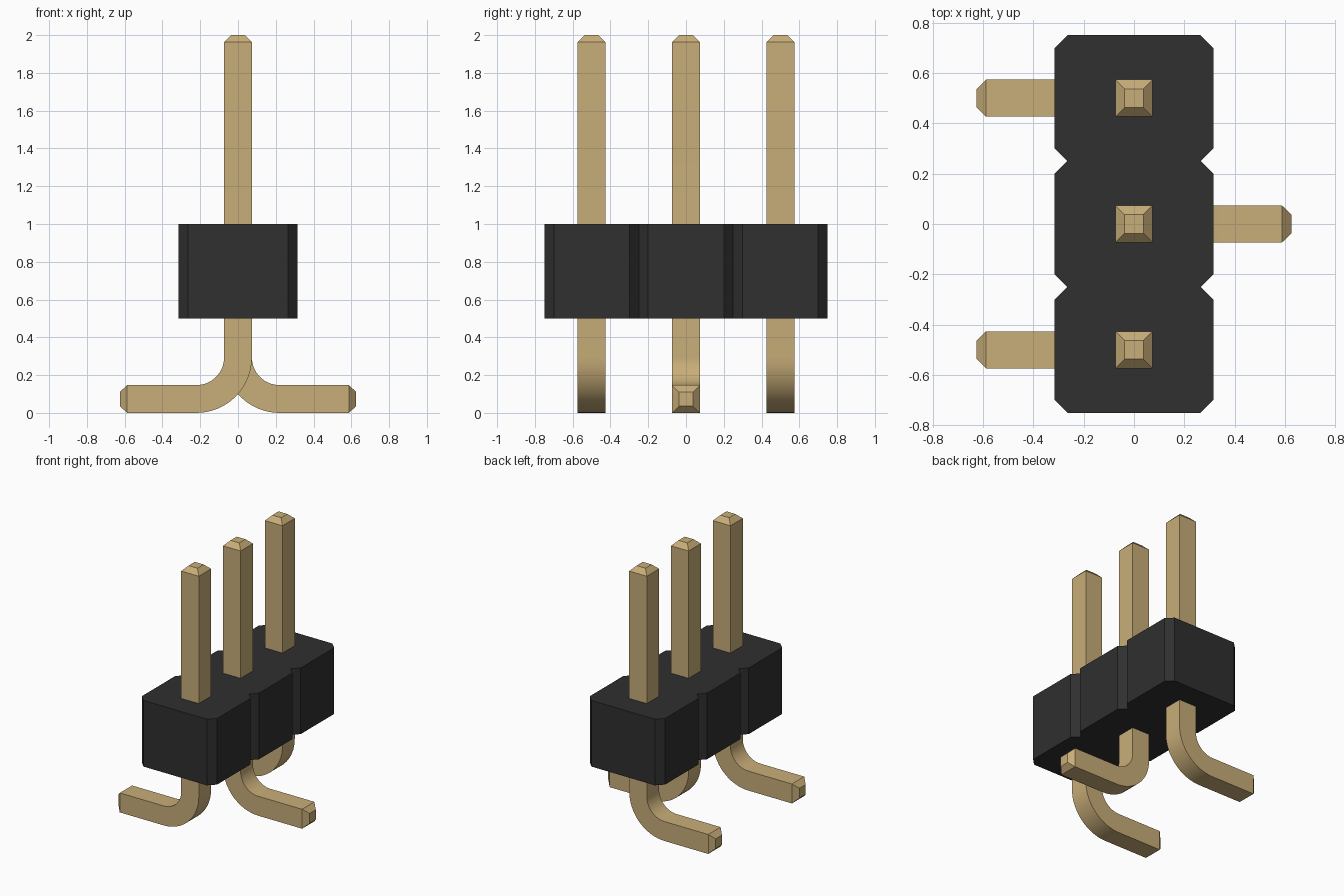
import bpy, bmesh, math
from mathutils import Vector

cube = bpy.data.objects.get("Cube")
if cube:
    bpy.data.objects.remove(cube, do_unlink=True)

PITCH = 0.5        # spacing of the pins
HALF = 0.0735      # half thickness of a pin
TIP = 0.037        # tip half thickness and tip length
BEND = 3 * HALF    # centre-line bend radius
REACH = 0.625      # how far a foot extends


def material(name, colour):
    mat = bpy.data.materials.new(name)
    mat.use_nodes = True
    mat.diffuse_color = (*colour, 1)
    mat.node_tree.nodes["Principled BSDF"].inputs["Base Color"].default_value = (*colour, 1)
    return mat


def finish(name, bm, mat):
    bmesh.ops.recalc_face_normals(bm, faces=bm.faces)
    mesh = bpy.data.meshes.new(name)
    bm.to_mesh(mesh)
    bm.free()
    mesh.materials.append(mat)
    obj = bpy.data.objects.new(name, mesh)
    bpy.context.collection.objects.link(obj)
    return obj


gold = material("brass gold", (0.58, 0.42, 0.19))
black = material("black plastic", (0.029, 0.029, 0.029))


# Housing: three chamfered blocks joined at V notches
def housing():
    wide, neck, cut = 0.315, 0.265, 0.05
    side = []
    for i in (-1, 0, 1):
        low, high = (i - 0.5) * PITCH, (i + 0.5) * PITCH
        side += [(neck, low), (wide, low + cut), (wide, high - cut)]
    side.append((neck, 1.5 * PITCH))
    outline = side + [(-x, y) for x, y in reversed(side)]
    bm = bmesh.new()
    base = bm.faces.new([bm.verts.new((x, y, 0.5)) for x, y in outline])
    top = bmesh.ops.extrude_face_region(bm, geom=[base])["geom"]
    bmesh.ops.translate(bm, vec=(0, 0, 0.5),
                        verts=[v for v in top if isinstance(v, bmesh.types.BMVert)])
    return finish("housing", bm, black)


# Pin: square section swept down the post, round the bend and along the foot
def pin(name, y, direction):
    stations = [(0, 2, 0, TIP), (0, 2 - TIP, 0, HALF)]
    steps = 16
    for k in range(steps + 1):
        a = math.pi / 2 * k / steps
        stations.append((BEND * (1 - math.cos(a)),
                         HALF + BEND * (1 - math.sin(a)), a, HALF))
    end = math.pi / 2
    stations += [(REACH - TIP, HALF, end, HALF), (REACH, HALF, end, TIP)]

    bm = bmesh.new()
    rings = []
    for x, z, a, h in stations:
        across = Vector((math.cos(a), 0, math.sin(a)))
        ring = []
        for u, v in ((-1, -1), (1, -1), (1, 1), (-1, 1)):
            p = Vector((x, v * h, z)) + across * u * h
            ring.append(bm.verts.new((p.x * direction, p.y + y, p.z)))
        rings.append(ring)
    for a, b in zip(rings, rings[1:]):
        for i in range(4):
            j = (i + 1) % 4
            bm.faces.new((a[i], a[j], b[j], b[i]))
    bm.faces.new(rings[0])
    bm.faces.new(rings[-1])
    obj = finish(name, bm, gold)
    bpy.ops.object.select_all(action='DESELECT')
    obj.select_set(True)
    bpy.context.view_layer.objects.active = obj
    bpy.ops.object.shade_smooth_by_angle(angle=math.radians(25))


housing()
pin("front_pin", -PITCH, -1)
pin("middle_pin", 0, 1)
pin("back_pin", PITCH, -1)
